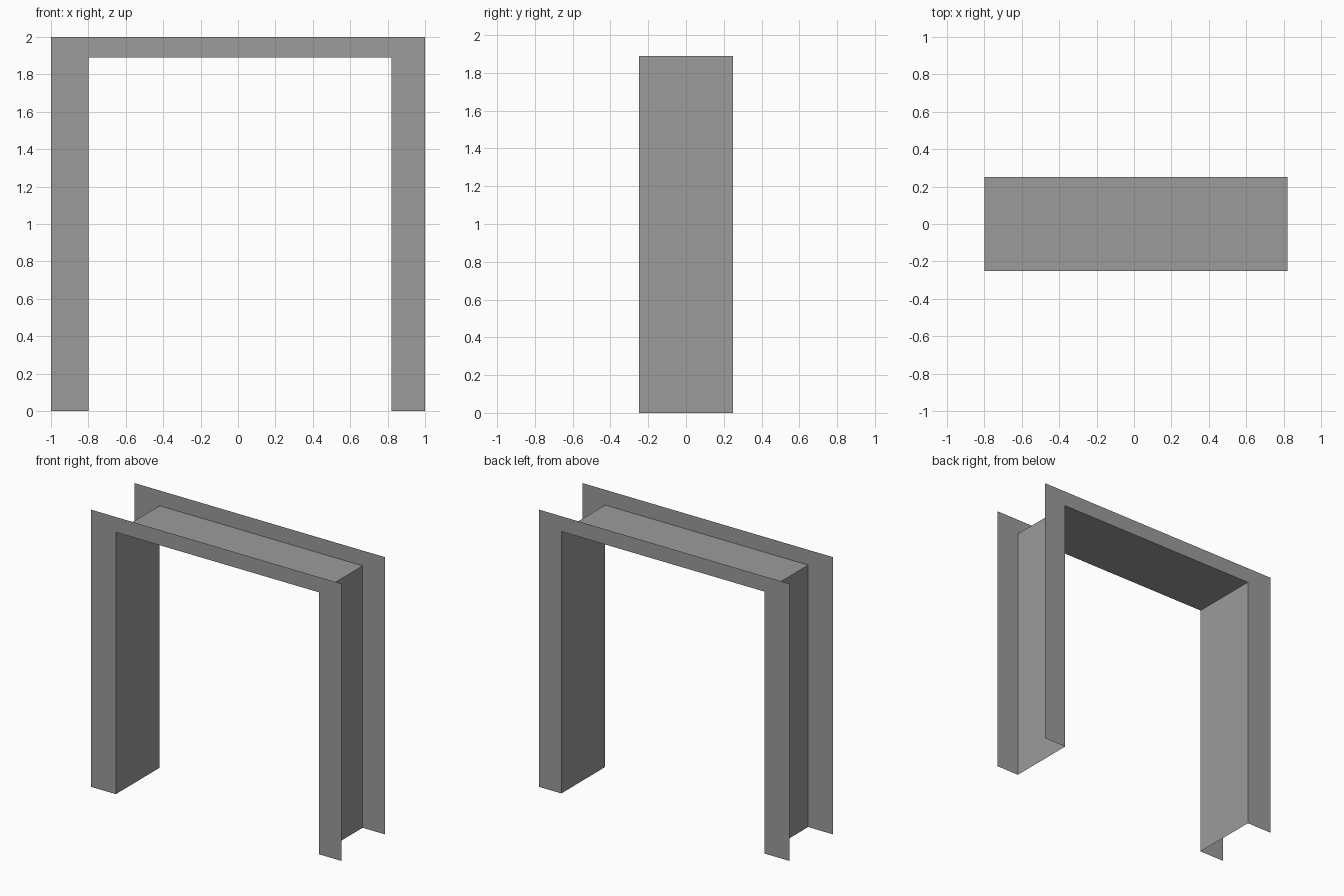
import bpy
import bmesh

cube = bpy.data.objects.get("Cube")
if cube:
    bpy.data.objects.remove(cube, do_unlink=True)

# Material
GREY = (0.33, 0.33, 0.33, 1.0)
grey = bpy.data.materials.new("plain grey")
grey.use_nodes = True
grey.diffuse_color = GREY
grey.node_tree.nodes["Principled BSDF"].inputs["Base Color"].default_value = GREY

# Opening and outer outlines, running from foot to foot in x and z
HALF_DEPTH = 0.25
opening = [(-0.8, 0), (-0.8, 1.89), (0.82, 1.89), (0.82, 0)]
outline = [(-1, 0), (-1, 2), (1, 2), (1, 0)]


def strip(name, path_a, y_a, path_b, y_b):
    """Join two matching paths with a strip of flat faces."""
    bm = bmesh.new()
    a = [bm.verts.new((x, y_a, z)) for x, z in path_a]
    b = [bm.verts.new((x, y_b, z)) for x, z in path_b]
    for i in range(len(a) - 1):
        bm.faces.new((a[i], a[i + 1], b[i + 1], b[i]))
    mesh = bpy.data.meshes.new(name)
    bm.to_mesh(mesh)
    bm.free()
    mesh.materials.append(grey)
    obj = bpy.data.objects.new(name, mesh)
    bpy.context.collection.objects.link(obj)
    return obj


# Jambs and head, facing into the opening
strip("frame_lining", opening, HALF_DEPTH, opening, -HALF_DEPTH)

# Flat casings around the opening, facing outward
strip("front_casing", outline, -HALF_DEPTH, opening, -HALF_DEPTH)
strip("back_casing", opening, HALF_DEPTH, outline, HALF_DEPTH)
